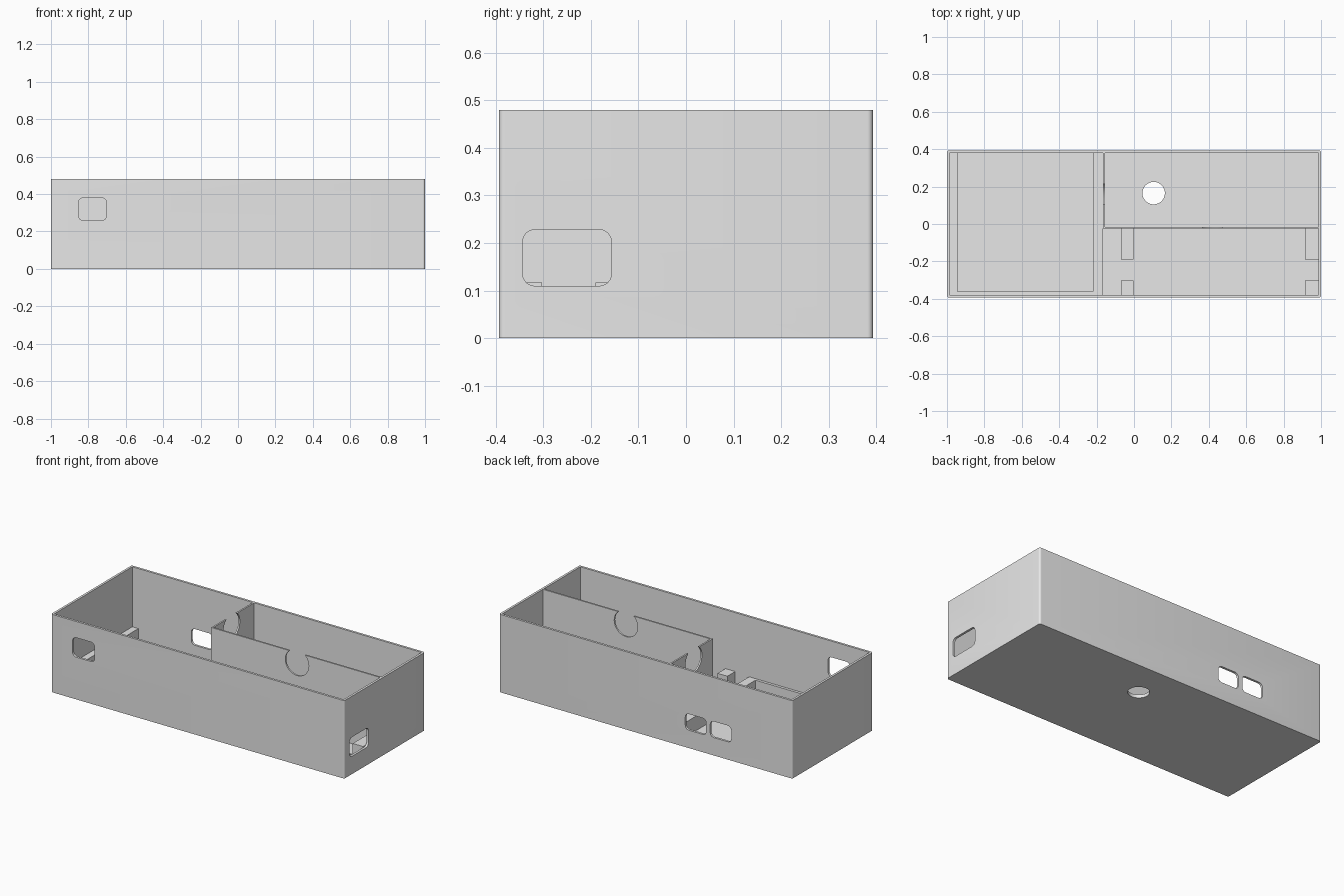
import bpy, bmesh, math
from mathutils import Matrix, Vector

if "Cube" in bpy.data.objects:
    bpy.data.objects.remove(bpy.data.objects["Cube"])

X, Y, H = 1.0, 0.393, 0.48      # outer half sizes and height
WALL, FLOOR = 0.014, 0.02
XI, YI = X - WALL, Y - WALL     # inner half sizes

grey = bpy.data.materials.new("plain_grey")
grey.diffuse_color = (0.8, 0.8, 0.8, 1)
grey.use_nodes = True
grey.node_tree.nodes["Principled BSDF"].inputs["Base Color"].default_value = grey.diffuse_color


def finish(name, bm):
    me = bpy.data.meshes.new(name)
    bmesh.ops.recalc_face_normals(bm, faces=bm.faces)
    bm.to_mesh(me)
    bm.free()
    me.materials.append(grey)
    ob = bpy.data.objects.new(name, me)
    bpy.context.collection.objects.link(ob)
    return ob


def box(name, x0, x1, y0, y1, z0, z1, round_axis=None, r=0.0, seg=6):
    """Box from its limits; edges along round_axis may be rounded."""
    bm = bmesh.new()
    bmesh.ops.create_cube(bm, size=1)
    size = Vector((x1 - x0, y1 - y0, z1 - z0))
    mid = Vector((x0 + x1, y0 + y1, z0 + z1)) / 2
    for v in bm.verts:
        v.co = Vector(a * b for a, b in zip(v.co, size)) + mid
    if round_axis is not None:
        edges = [e for e in bm.edges
                 if abs((e.verts[0].co - e.verts[1].co)[round_axis]) > 1e-5]
        bmesh.ops.bevel(bm, geom=edges, offset=r, segments=seg, profile=0.5, affect='EDGES')
    return finish(name, bm)


def rod(name, centre, r, depth, axis):
    bm = bmesh.new()
    bmesh.ops.create_cone(bm, cap_ends=True, segments=48, radius1=r, radius2=r, depth=depth)
    rot = {'X': Matrix.Rotation(math.pi / 2, 4, 'Y'),
           'Y': Matrix.Rotation(math.pi / 2, 4, 'X'), 'Z': Matrix()}[axis]
    bmesh.ops.transform(bm, matrix=Matrix.Translation(centre) @ rot, verts=bm.verts)
    return finish(name, bm)


def cut(ob, cutters):
    """Subtract each cutter, then remove it."""
    bpy.context.view_layer.objects.active = ob
    for c in cutters:
        c.hide_render = True
        m = ob.modifiers.new("cut", 'BOOLEAN')
        m.operation, m.solver, m.object = 'DIFFERENCE', 'EXACT', c
        bpy.ops.object.modifier_apply(modifier=m.name)
        bpy.data.objects.remove(c)


def smooth(ob):
    bpy.ops.object.select_all(action='DESELECT')
    ob.select_set(True)
    bpy.context.view_layer.objects.active = ob
    bpy.ops.object.shade_smooth_by_angle(angle=math.radians(30))


# Open case with rounded corners, port windows and a floor hole
case = box("case", -X, X, -Y, Y, 0, H, 2, 0.012)
cut(case, [
    box("cavity", -XI, XI, -YI, YI, FLOOR, H + 0.1),
    box("front_window", -0.853, -0.703, -Y - 0.05, -YI + 0.004, 0.26, 0.38, 1, 0.025),
    box("side_window", XI - 0.004, X + 0.05, -0.343, -0.157, 0.11, 0.228, 0, 0.025),
    box("back_window_a", -0.413, -0.27, YI - 0.004, Y + 0.05, 0.11, 0.21, 1, 0.025),
    box("back_window_b", -0.584, -0.44, YI - 0.004, Y + 0.05, 0.11, 0.21, 1, 0.025),
    rod("floor_hole", (0.105, 0.165, 0), 0.06, 0.2, 'Z'),
])
smooth(case)

# Divider walls with round cable notches at the top
long_divider = box("long_divider", -0.165, XI, -0.025, -0.015, FLOOR, H)
cut(long_divider, [rod("notch", (0.42, -0.02, 0.42), 0.08, 0.1, 'Y')])
smooth(long_divider)
short_divider = box("short_divider", -0.165, -0.155, -0.015, YI, FLOOR, H)
cut(short_divider, [rod("notch", (-0.16, 0.16, 0.42), 0.08, 0.1, 'X')])
smooth(short_divider)

# Ledges around three sides of the left bay
LEDGE = 0.11
box("left_ledge", -XI, -0.945, -YI, YI, FLOOR, LEDGE)
box("right_ledge", -0.22, -0.165, -YI, YI, FLOOR, LEDGE)
box("front_ledge", -0.945, -0.22, -YI, -0.362, FLOOR, LEDGE)

# Board supports in the front right bay
for side, x0, x1 in (("left", -0.07, -0.003), ("right", 0.915, XI)):
    box(side + "_long_support", x0, x1, -0.19, -0.025, FLOOR, 0.117)
    box(side + "_short_support", x0, x1, -YI, -0.303, FLOOR, 0.117)
